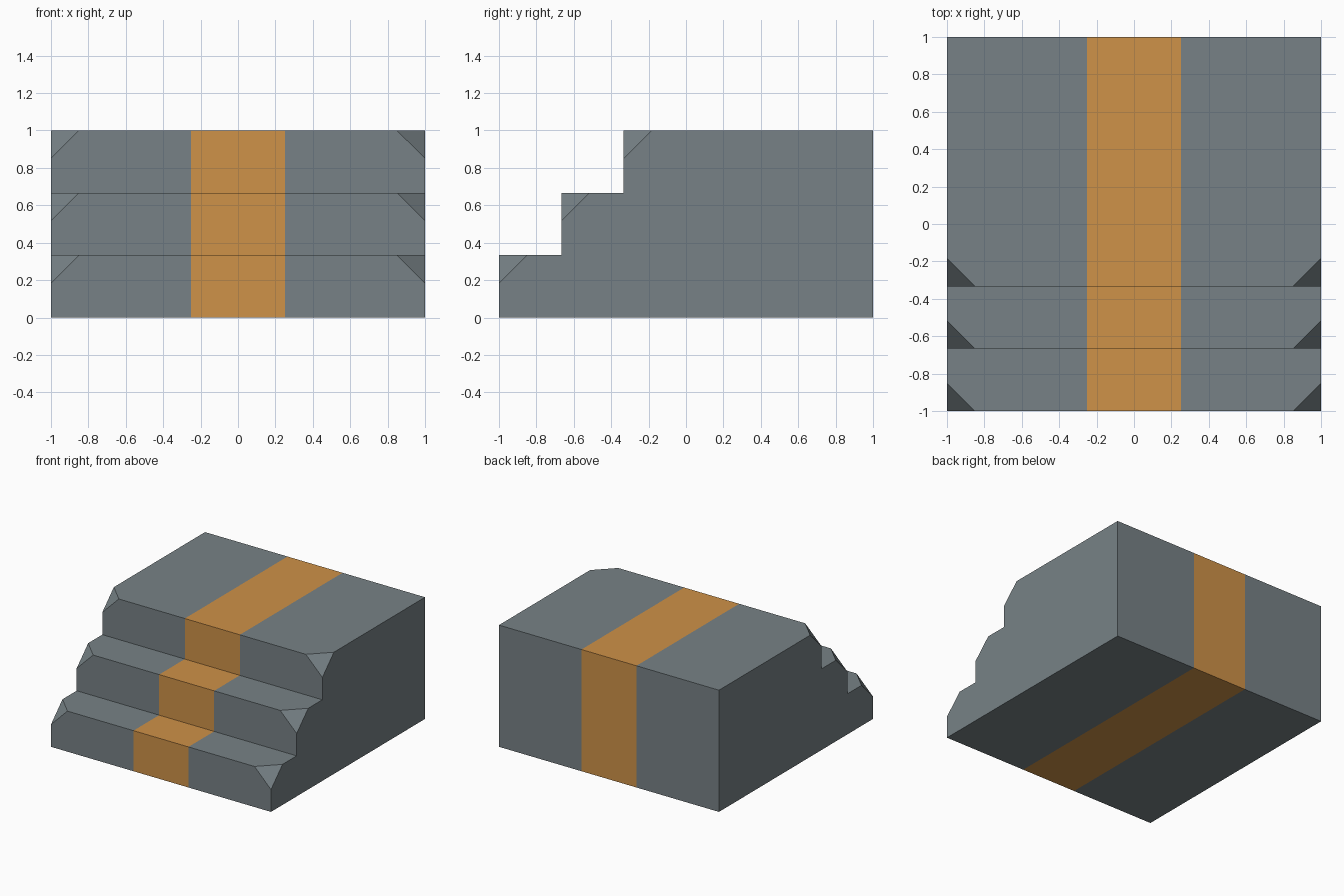
import bpy, bmesh

if "Cube" in bpy.data.objects:
    bpy.data.objects.remove(bpy.data.objects["Cube"])

STEPS, CHAMFER, STRIPE = 3, 0.15, 0.25


def material(name, rgb):
    m = bpy.data.materials.new(name)
    m.diffuse_color = (*rgb, 1)
    m.use_nodes = True
    m.node_tree.nodes["Principled BSDF"].inputs["Base Color"].default_value = m.diffuse_color
    return m


# Stair profile in the y-z plane
profile = [(1, 0), (1, 1)]
nosings = []
for i in reversed(range(STEPS)):
    y, top = -1 + i / STEPS, (i + 1) / STEPS
    nosings.append((y, top))
    profile += [(y, top), (y, i / STEPS)]

# Solid stair block
bm = bmesh.new()
face = bm.faces.new([bm.verts.new((-1, y, z)) for y, z in profile])
ext = bmesh.ops.extrude_face_region(bm, geom=[face])
bmesh.ops.translate(bm, vec=(2, 0, 0),
                    verts=[g for g in ext["geom"] if isinstance(g, bmesh.types.BMVert)])
bmesh.ops.recalc_face_normals(bm, faces=bm.faces[:])

# Clipped outer corners of every tread
corners = [v for v in bm.verts
           if any(abs(v.co.y - y) < 1e-4 and abs(v.co.z - z) < 1e-4 for y, z in nosings)]
bmesh.ops.bevel(bm, geom=corners, offset=CHAMFER, offset_type='OFFSET',
                segments=1, profile=0.5, affect='VERTICES')

# Centre stripe: cut all round and coloured by position
for x in (-STRIPE, STRIPE):
    bmesh.ops.bisect_plane(bm, geom=bm.verts[:] + bm.edges[:] + bm.faces[:],
                           plane_co=(x, 0, 0), plane_no=(1, 0, 0))
for f in bm.faces:
    on_side = abs(f.normal.x) > 0.1
    f.material_index = int(abs(f.calc_center_median().x) < STRIPE and not on_side)
bmesh.ops.recalc_face_normals(bm, faces=bm.faces[:])

mesh = bpy.data.meshes.new("stair_block")
bm.to_mesh(mesh)
bm.free()
mesh.materials.append(material("slate grey", (0.185, 0.222, 0.238)))
mesh.materials.append(material("orange stripe", (0.62, 0.287, 0.065)))
bpy.context.collection.objects.link(bpy.data.objects.new("stair_block", mesh))
